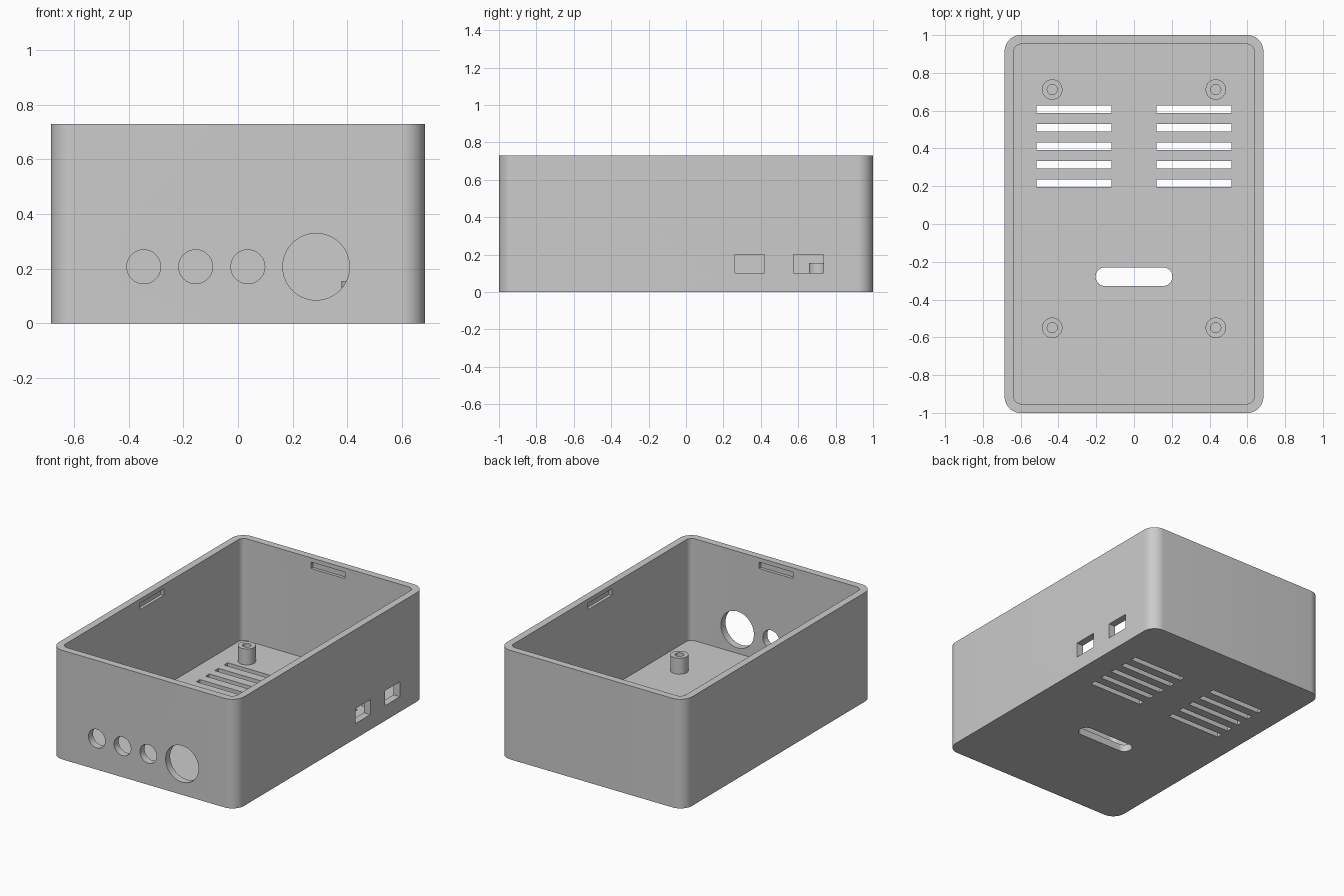
import bpy
import bmesh
from math import pi, radians
from mathutils import Matrix, Vector

if "Cube" in bpy.data.objects:
    bpy.data.objects.remove(bpy.data.objects["Cube"])

WIDTH, LENGTH, HEIGHT = 1.37, 2.0, 0.73
WALL = 0.048
POST_TOP = 0.155

grey = bpy.data.materials.new("plain grey")
grey.use_nodes = True
grey.diffuse_color = (0.6, 0.6, 0.6, 1)
grey.node_tree.nodes["Principled BSDF"].inputs["Base Color"].default_value = (0.6, 0.6, 0.6, 1)


def finish(name, bm):
    mesh = bpy.data.meshes.new(name)
    bm.to_mesh(mesh)
    bm.free()
    mesh.materials.append(grey)
    obj = bpy.data.objects.new(name, mesh)
    bpy.context.collection.objects.link(obj)
    return obj


def box(name, size, center, radius=0, segments=12):
    """Box with optionally rounded upright edges."""
    bm = bmesh.new()
    bmesh.ops.create_cube(bm, size=1)
    bmesh.ops.scale(bm, vec=size, verts=bm.verts)
    if radius:
        upright = [e for e in bm.edges
                   if abs(e.verts[0].co.z - e.verts[1].co.z) > 1e-4]
        bmesh.ops.bevel(bm, geom=upright, offset=radius, segments=segments,
                        profile=0.5, affect='EDGES')
    bmesh.ops.translate(bm, vec=center, verts=bm.verts)
    return finish(name, bm)


def cylinder(name, radius, depth, center, axis='Z'):
    bm = bmesh.new()
    turn = Matrix.Rotation(pi / 2, 4, 'X') if axis == 'Y' else Matrix()
    bmesh.ops.create_cone(bm, cap_ends=True, segments=64, radius1=radius,
                          radius2=radius, depth=depth,
                          matrix=Matrix.Translation(Vector(center)) @ turn)
    return finish(name, bm)


def activate(obj):
    bpy.ops.object.select_all(action='DESELECT')
    obj.select_set(True)
    bpy.context.view_layer.objects.active = obj


def cut(obj, cutter):
    """Subtract the cutter, then discard it."""
    activate(obj)
    mod = obj.modifiers.new("cut", 'BOOLEAN')
    mod.operation = 'DIFFERENCE'
    mod.solver = 'EXACT'
    mod.object = cutter
    bpy.ops.object.modifier_apply(modifier=mod.name)
    bpy.data.objects.remove(cutter)


def smooth(obj):
    activate(obj)
    bpy.ops.object.shade_smooth_by_angle(angle=radians(30))


# Open tray: rounded shell with a hollow inside
case = box("case", (WIDTH, LENGTH, HEIGHT), (0, 0, HEIGHT / 2), 0.085)
inner_x, inner_y = WIDTH / 2 - WALL, LENGTH / 2 - WALL
cut(case, box("hollow", (2 * inner_x, 2 * inner_y, HEIGHT),
              (0, 0, WALL + HEIGHT / 2), 0.04))

# Floor vents in two columns, and the rounded floor slot
for side in (-1, 1):
    for i in range(5):
        cut(case, box("vent", (0.397, 0.039, 0.3),
                      (side * 0.317, 0.216 + 0.098 * i, 0)))
cut(case, box("floor_slot", (0.407, 0.098, 0.3), (0, -0.279, 0), 0.0489))

# Round ports through the front wall
for x, radius in ((-0.345, 0.062), (-0.155, 0.062), (0.036, 0.062), (0.286, 0.122)):
    cut(case, cylinder("port", radius, 0.3, (x, -LENGTH / 2, 0.207), 'Y'))

# Square windows through one long wall
for y in (0.342, 0.655):
    cut(case, box("window", (0.3, 0.158, 0.1), (WIDTH / 2, y, 0.151)))

# Shallow lid catches inside each wall, just under the rim
for side in (-1, 1):
    cut(case, box("catch", (0.04, 0.25, 0.043), (side * inner_x, 0, 0.68)))
    cut(case, box("catch", (0.25, 0.04, 0.043), (0, side * inner_y, 0.68)))
smooth(case)

# Hollow mounting posts
for x, side in ((-0.433, "right"), (0.433, "left")):
    for y, end in ((0.712, "back"), (-0.549, "front")):
        middle = (x, y, (WALL + POST_TOP) / 2)
        post = cylinder(f"{end}_{side}_post", 0.054, POST_TOP - WALL, middle)
        cut(post, cylinder("bore", 0.0265, 0.3, middle))
        smooth(post)
